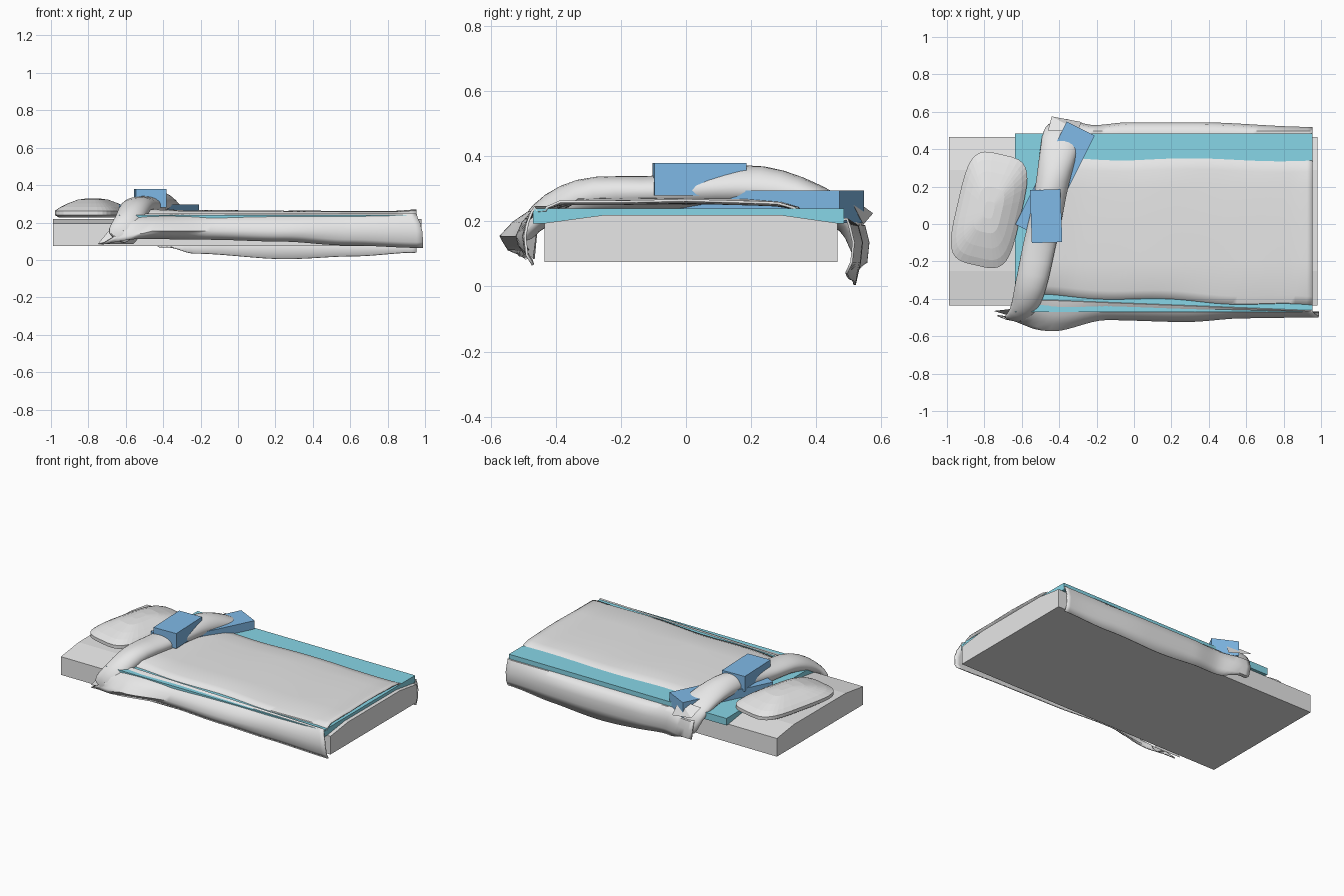
import bpy, bmesh, math
from mathutils import Vector

if "Cube" in bpy.data.objects:
    bpy.data.objects.remove(bpy.data.objects["Cube"])


def material(name, rgb):
    m = bpy.data.materials.new(name)
    m.diffuse_color = (*rgb, 1)
    m.use_nodes = True
    m.node_tree.nodes["Principled BSDF"].inputs["Base Color"].default_value = m.diffuse_color
    return m


GREY = material("grey cloth", (0.8, 0.8, 0.8))
TEAL = material("teal sheet", (0.25, 0.70, 0.83))
BLUE = material("soft blue", (0.26, 0.59, 0.97))


def add_object(name, verts, faces, mat, smooth=None):
    me = bpy.data.meshes.new(name)
    me.from_pydata([tuple(v) for v in verts], [], faces)
    bm = bmesh.new()
    bm.from_mesh(me)
    bmesh.ops.recalc_face_normals(bm, faces=bm.faces)
    bm.to_mesh(me)
    bm.free()
    me.materials.append(mat)
    ob = bpy.data.objects.new(name, me)
    bpy.context.collection.objects.link(ob)
    if smooth:
        bpy.ops.object.select_all(action='DESELECT')
        ob.select_set(True)
        bpy.context.view_layer.objects.active = ob
        bpy.ops.object.shade_smooth_by_angle(angle=math.radians(smooth))
    return ob


def loft(name, rows, mat, closed=False, smooth=None):
    """Skin rows of points; closed rows become capped tubes."""
    n = len(rows[0])
    verts = [p for r in rows for p in r]
    faces = []
    for i in range(len(rows) - 1):
        for j in range(n if closed else n - 1):
            k = (j + 1) % n
            faces.append((i * n + j, i * n + k, (i + 1) * n + k, (i + 1) * n + j))
    if closed:
        faces += [tuple(range(n)), tuple(range((len(rows) - 1) * n, len(rows) * n))]
    return add_object(name, verts, faces, mat, smooth)


def box(name, center, size, angle, mat):
    ca, sa = math.cos(math.radians(angle)), math.sin(math.radians(angle))
    rows = []
    for sz in (-.5, .5):
        row = []
        for sx, sy in ((-.5, -.5), (.5, -.5), (.5, .5), (-.5, .5)):
            x, y = sx * size[0], sy * size[1]
            row.append((center[0] + x * ca - y * sa, center[1] + x * sa + y * ca,
                        center[2] + sz * size[2]))
        rows.append(row)
    return loft(name, rows, mat, closed=True)


def curve(x, pts):
    """Eased interpolation through (x, value) pairs."""
    if x <= pts[0][0]:
        return pts[0][1]
    for (a, u), (b, v) in zip(pts, pts[1:]):
        if x <= b:
            t = (x - a) / (b - a)
            return u + (v - u) * t * t * (3 - 2 * t)
    return pts[-1][1]


# Mattress with a slightly crowned top
profile = [(-.435, .075), (.465, .075), (.465, .195), (.29, .22), (-.25, .22), (-.435, .195)]
loft("mattress", [[(x, y, z) for y, z in profile] for x in (-.99, .98)], GREY, closed=True)

# Thin sheet slab
box("sheet", (.16, .0075, .217), (1.59, .955, .046), 0, TEAL)

# Two blue blocks by the fold
box("upper_block", (-.47, .042, .33), (.163, .283, .1), 2, BLUE)
box("lower_block", (-.4225, .235, .245), (.615, .168, .1), 63.4, BLUE)

# Pillow: stacked rounded-rectangle rings
rings = []
pa = math.radians(-13)
for s, z in ((.5, .228), (.9, .228), (1, .24), (1, .262), (.86, .282), (.66, .302), (.4, .322), (.15, .329)):
    ring = []
    for i in range(32):
        a = 2 * math.pi * (i + .5) / 32
        c, d = math.cos(a), math.sin(a)
        x = .172 * s * math.copysign(abs(c) ** .5, c)
        y = .305 * s * math.copysign(abs(d) ** .5, d)
        ring.append((-.775 + x * math.cos(pa) - y * math.sin(pa),
                     .075 + x * math.sin(pa) + y * math.cos(pa), z))
    rings.append(ring)
loft("pillow", rings, GREY, closed=True)

# Blanket: draped cross-section swept along the bed
N = 48
rows = []
for i in range(N + 1):
    t = i / N
    X = -.55 + 1.52 * t
    hem_f = curve(X, [(-.6, .08), (-.35, .115), (-.05, .11), (.3, .10), (.6, .08), (.97, .066)])
    hem_b = curve(X, [(-.5, .07), (-.35, .035), (.2, .005), (.6, .02), (.96, .04)])
    out_f = curve(X, [(-.55, -.515), (-.38, -.57), (-.1, -.51), (.3, -.52), (.6, -.50), (.97, -.495)])
    out_b = curve(X, [(-.5, .56), (-.3, .525), (-.1, .54), (.3, .54), (.97, .515)])
    edge = -.41 - .055 * max(0, min(1, (X + .45) / 1.4))
    inner = edge + .032 + .008 * math.sin(9 * X)
    back = .335 + .008 * math.sin(6 * X) + .05 * max(0, -X - .1)
    lift = curve(X, [(-.5, .012), (-.3, .004), (0, .004), (.5, .0), (.85, .0), (.96, .006)])
    wave = .002 * math.sin(12 * X)
    # each entry: start x, end x, y, z
    section = [
        (-.73, .99, out_f + .025, hem_f), (-.68, .99, out_f + .006, hem_f + .03),
        (-.62, .985, out_f, .155), (-.60, .975, out_f * .6 - .19, .195),
        (-.58, .96, (edge + out_f) / 2 + .005, .226), (-.56, .955, edge, .244),
        (-.56, .955, edge + .004, .232), (-.55, .955, inner - .004, .234),
        (-.54, .955, inner, .243), (-.53, .955, inner + .04, .254 + lift),
        (-.52, .955, -.2, .256 + lift + wave), (-.51, .955, 0, .257 + lift - wave),
        (-.5, .955, .18, .255 + lift + wave), (-.48, .955, back - .05, .25 + lift),
        (-.46, .955, back, .242), (-.45, .95, back + .02, .225),
        (-.45, .95, .465, .205), (-.44, .955, .495, .207), (-.44, .955, out_b - .012, .185),
        (-.44, .955, out_b, .135), (-.43, .955, out_b - .006, .075),
        (-.42, .955, out_b - .022, hem_b)]
    rows.append([(a + (b - a) * t, y, z) for a, b, y, z in section])
blanket = loft("blanket", rows, GREY, smooth=50)
mod = blanket.modifiers.new("thickness", 'SOLIDIFY')
mod.thickness = .008
mod.offset = 0

# Folded-back roll across the bed: x, y, z, half width, half height
path = [(-.66, -.505, .105, .06, .015), (-.615, -.50, .165, .075, .03),
        (-.585, -.45, .22, .075, .042), (-.56, -.37, .262, .085, .055),
        (-.535, -.28, .288, .088, .060), (-.51, -.12, .283, .09, .056),
        (-.475, .03, .295, .088, .060), (-.445, .18, .312, .088, .068),
        (-.42, .29, .298, .095, .064), (-.395, .40, .263, .105, .055),
        (-.385, .485, .225, .11, .048), (-.385, .525, .165, .085, .036),
        (-.385, .53, .085, .05, .02)]
rings = []
for i, (x, y, z, w, h) in enumerate(path):
    a = Vector(path[max(0, i - 1)][:3])
    b = Vector(path[min(len(path) - 1, i + 1)][:3])
    tan = (b - a).normalized()
    side = (Vector((1, 0, 0)) - tan * tan.x).normalized()
    up = side.cross(tan)
    ring = []
    for j in range(14):
        q = 2 * math.pi * j / 14
        k = 1 + .07 * math.sin(3 * q + 1.3 * i)
        ring.append(Vector((x, y, z)) + side * (w * k * math.cos(q)) + up * (h * k * math.sin(q)))
    rings.append(ring)
roll = loft("folded_roll", rings, GREY, closed=True, smooth=60)
sub = roll.modifiers.new("soften", 'SUBSURF')
sub.levels = sub.render_levels = 1

# Pointed loose corners of cloth beside the roll
for name, pts in (
        ("front_corner_fold", [(-.75, -.465, .085), (-.56, -.47, .085), (-.50, -.54, .15),
                               (-.62, -.45, .24)]),
        ("back_corner_fold", [(-.44, .575, .225), (-.28, .545, .19), (-.30, .50, .28),
                              (-.46, .50, .27)])):
    add_object(name, pts, [(0, 1, 2), (0, 2, 3), (1, 3, 2), (0, 3, 1)], GREY)
